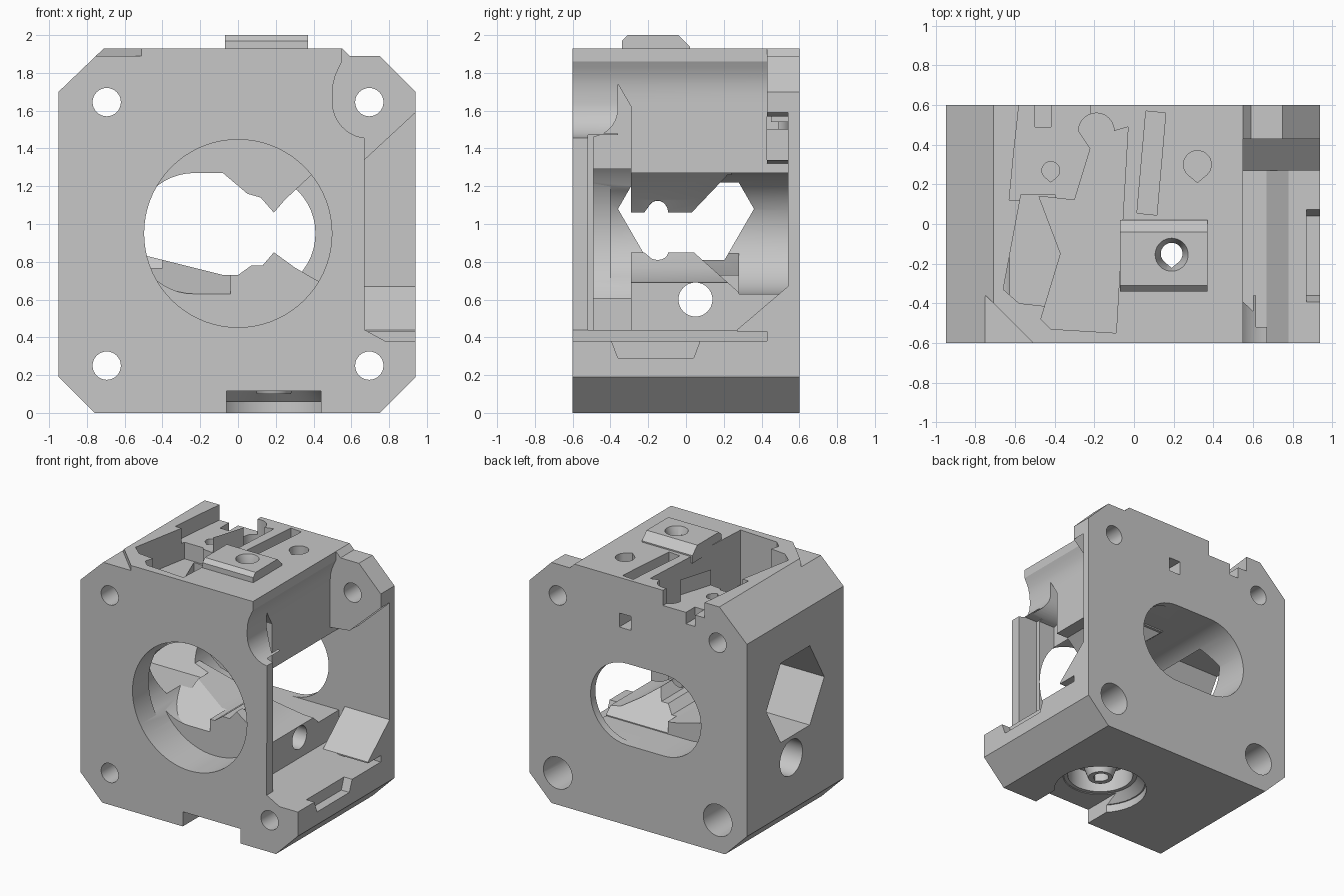
import bpy, bmesh, math
from mathutils import Matrix, Vector

if "Cube" in bpy.data.objects:
    bpy.data.objects.remove(bpy.data.objects["Cube"], do_unlink=True)

grey = bpy.data.materials.new("plain_grey")
grey.use_nodes = True
COLOUR = (0.57, 0.57, 0.57, 1)
grey.diffuse_color = COLOUR
grey.node_tree.nodes["Principled BSDF"].inputs["Base Color"].default_value = COLOUR


def finish(bm, name):
    """Turn a bmesh into a grey object."""
    bmesh.ops.recalc_face_normals(bm, faces=bm.faces)
    mesh = bpy.data.meshes.new(name)
    bm.to_mesh(mesh)
    bm.free()
    mesh.materials.append(grey)
    obj = bpy.data.objects.new(name, mesh)
    bpy.context.collection.objects.link(obj)
    return obj


def prism(name, axis, pts, a, b):
    """Extrude a 2D profile along an axis: x takes (y,z), y takes (x,z), z takes (x,y)."""
    place = {"x": lambda p, t: (t, p[0], p[1]),
             "y": lambda p, t: (p[0], t, p[1]),
             "z": lambda p, t: (p[0], p[1], t)}[axis]
    bm = bmesh.new()
    face = bm.faces.new([bm.verts.new(place(p, a)) for p in pts])
    ext = bmesh.ops.extrude_face_region(bm, geom=[face])
    shift = Vector(place((0, 0), b - a))
    bmesh.ops.translate(bm, vec=shift, verts=[v for v in ext["geom"] if isinstance(v, bmesh.types.BMVert)])
    return finish(bm, name)


def cone(name, x, y, z0, z1, r0, r1):
    bm = bmesh.new()
    bmesh.ops.create_cone(bm, cap_ends=True, segments=40, radius1=r0, radius2=r1, depth=z1 - z0,
                          matrix=Matrix.Translation((x, y, (z0 + z1) / 2)))
    return finish(bm, name)


def arc(cx, cy, r, start, end, n=24):
    return [(cx + r * math.cos(math.radians(start + (end - start) * i / n)),
             cy + r * math.sin(math.radians(start + (end - start) * i / n))) for i in range(n + 1)]


def circle(cx, cy, r, n=40):
    return arc(cx, cy, r, 0, 360, n)[:-1]


def teardrop(cx, cy, r):
    return arc(cx, cy, r, -45, 225, 30) + [(cx, cy - r * 1.3)]


def rect(x0, x1, y0, y1):
    return [(x0, y0), (x1, y0), (x1, y1), (x0, y1)]


def combine(target, tool, operation):
    mod = target.modifiers.new(tool.name, "BOOLEAN")
    mod.operation, mod.solver, mod.object = operation, "EXACT", tool
    tool.hide_render = True
    bpy.context.view_layer.objects.active = target
    bpy.ops.object.modifier_apply(modifier=mod.name)
    bpy.data.objects.remove(tool, do_unlink=True)


# Housing block with chamfered corners
body = prism("housing", "y", [(-.76, 0), (.75, 0), (.94, .19), (.94, 1.7), (.75, 1.89), (.59, 1.89),
                              (.55, 1.93), (-.71, 1.93), (-.95, 1.7), (-.95, .19)], -.6, .6)


def cut(axis, pts, a, b, target=body):
    combine(target, prism("cutter", axis, pts, a, b), "DIFFERENCE")


def add(axis, pts, a, b):
    combine(body, prism("addition", axis, pts, a, b), "UNION")


# Open right side: front plate outline, then the cavity behind it
cut("y", [(.55, 2.1), (.55, 1.86), (.535, 1.83), (.515, 1.785), (.504, 1.74), (.5, 1.69)]
    + arc(.69, 1.645, .19, 180, 264, 12) + [(.67, .44), (.78, .38), (1.1, .38), (1.1, 2.1)], -.7, .43)
cut("y", rect(.5, 1.1, .44, 1.69), -.36, .43)
cut("y", rect(.5, 1.1, .44, 1.47), -.52, -.35)
cut("y", [(.5, .44), (1.1, .44), (1.1, 1.74), (.94, 1.59), (.67, 1.34), (.5, 1.32)], .42, .54)
cut("x", [(-.49, .44), (-.29, .44), (-.29, 1.62), (-.36, 1.74)] + arc(-.51, 1.61, .15, 0, -82, 10),
    .36, .6)

# Round motor bore at the front, long bore through the back
cut("y", circle(0, .95, .497, 72), -.7, -.29)
cut("y", arc(.09, .95, .32, -90, 90) + arc(-.23, .95, .32, 90, 270), -.4, .7)
cut("y", rect(.09, .6, .63, 1.27), -.4, .54)

# Ramp along the back of the floor
add("x", [(.27, .43), (.27, .44), (.54, .67), (.57, .67), (.57, .43)], .55, .94)

# Lower and upper guides around the feed path
lower = prism("lower_guide", "y", [(-.6, .55), (-.6, .86), (-.08, .73), (0, .73), (.07, .78), (.13, .78),
                                   (.19, .85), (.3, .77), (.42, .7), (.5, .69), (.5, .55)], -.29, .28)
cut("x", [(.03, .86), (.3, .62), (.4, .9)], -.04, .6, lower)
cut("x", [(-.35, .6), (.2, .87), (-.35, .9)], -.7, -.04, lower)
combine(body, lower, "UNION")
upper = prism("upper_guide", "y", [(-.09, 1.32), (-.08, 1.27), (.05, 1.16), (.12, 1.14), (.19, 1.06),
                                   (.25, 1.13), (.4, 1.27), (.4, 1.32)], -.29, .24)
cut("x", [(.02, 1.05), (.22, 1.26), (.4, 1.26), (.4, 1)], -.3, .6, upper)
combine(body, upper, "UNION")

# Hexagonal window and cross hole in the left wall
cut("x", circle(0, 1.08, .36, 6), -1.1, -.4)
cut("x", circle(.05, .6, .09), -1.1, .7)
cut("x", circle(.05, .6, .14), -1.1, -.75)

# Corner screw holes, the lower pair counterbored from the back
for x in (-.695, .695):
    for z in (.25, 1.645):
        cut("y", circle(x, z, .075, 32), -.7, .7)
    cut("y", circle(x, .25, .125, 32), .3, .7)

# Stepped round recess under the base, open to the front
cut("z", circle(.19, -.16, .34), -.1, .06)
combine(body, cone("recess_taper", .19, -.16, .05, .12, .34, .27), "DIFFERENCE")
cut("z", circle(.19, -.16, .24), .1, .28)
cut("z", rect(-.06, .44, -.7, -.16), -.1, .115)
combine(body, cone("feed_funnel", .19, -.16, .1, .3, .09, .16), "UNION")

# Pocket in the right edge of the floor
cut("x", [(-.42, .45), (-.36, .29), (.04, .29), (.1, .45)], .87, 1.1)

# Top pockets: deep trench, side recess, screw shelf and its back outlet
cut("z", [(-.03, .49), (-.09, -.55), (-.42, -.53), (-.47, -.48), (-.37, -.15), (-.48, .14), (-.3, .12),
          (-.22, .38)] + arc(-.19, .47, .09, 180, 0, 12), 1.5, 2.1)
cut("z", [(-.4, -.42), (-.58, -.4), (-.66, -.33), (-.57, .15), (-.4, .15), (-.37, -.15)], 1.68, 2.1)
cut("z", [(-.6, .43), (-.63, .12), (-.3, .12), (-.22, .38), (-.2, .43)], 1.81, 2.1)
cut("z", [(-.57, .7), (-.6, .42), (-.22, .4), (-.22, .7)], 1.81, 2.1)
cut("z", rect(-.5, -.42, .49, .7), 1.72, 2.1)
cut("z", teardrop(-.42, .27, .045), 1.5, 2.1)

# Sloped notch on the front left top edge
notch = [(-.75, -.36), (-.5, -.61), (-.8, -.7)]
cut("z", notch, 1.89, 2.1)

# Raised pad with its feed hole
add("x", [(-.34, 1.88), (-.34, 1.97), (-.31, 2.0), (-.04, 2.0), (.02, 1.94), (.02, 1.88)], -.07, .37)
cut("z", teardrop(.19, -.15, .055), -.1, 2.1)
combine(body, cone("countersink", .19, -.155, 1.9, 2.02, .05, .09), "DIFFERENCE")

# Slanted slot, spare screw hole and small window at the back
cut("z", [(.015, .055), (.115, .045), (.16, .56), (.06, .57)], 1.78, 2.1)
cut("z", teardrop(.32, .3, .07), 1.5, 2.1)
cut("y", rect(.06, .16, 1.54, 1.65), .45, .7)

# Smooth bores, crisp edges
bpy.ops.object.select_all(action="DESELECT")
body.select_set(True)
bpy.context.view_layer.objects.active = body
bpy.ops.object.shade_smooth_by_angle(angle=math.radians(25))
